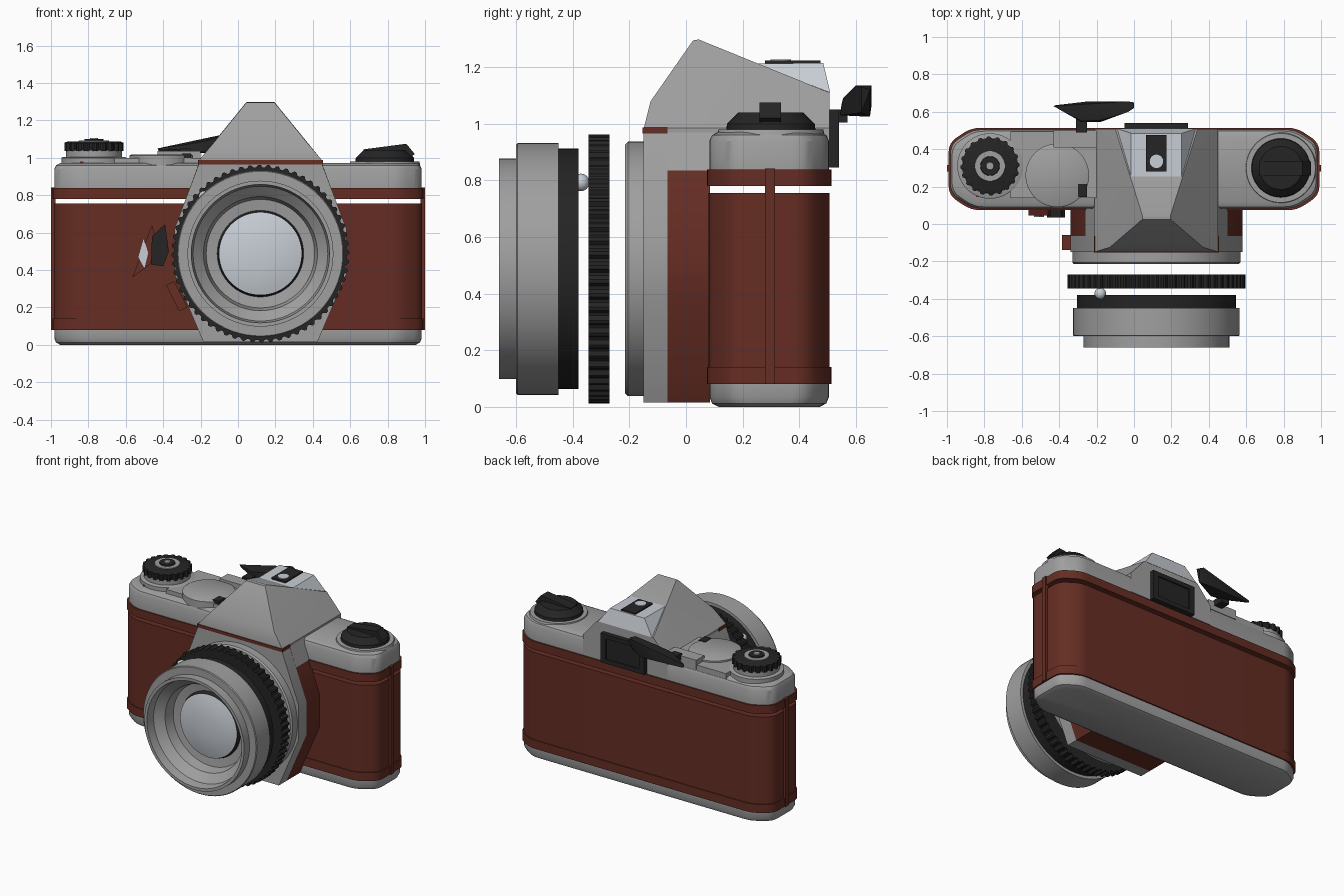
import bpy, bmesh
from math import sin, cos, pi, radians
from mathutils import Vector

if "Cube" in bpy.data.objects:
    bpy.data.objects.remove(bpy.data.objects["Cube"])

CX, CZ = 0.12, 0.4875   # lens axis
made = []


def material(name, *rgb):
    m = bpy.data.materials.new(name)
    m.use_nodes = True
    m.diffuse_color = (*rgb, 1)
    m.node_tree.nodes["Principled BSDF"].inputs["Base Color"].default_value = (*rgb, 1)
    return m


GREY = material("satin grey", 0.35, 0.35, 0.35)
BROWN = material("brown leather", 0.13, 0.026, 0.017)
BLACK = material("black", 0.018, 0.018, 0.018)
PALE = material("pale glass", 0.58, 0.62, 0.67)


def finish(name, bm, *mats):
    bmesh.ops.remove_doubles(bm, verts=bm.verts, dist=1e-5)
    bmesh.ops.recalc_face_normals(bm, faces=bm.faces)
    me = bpy.data.meshes.new(name)
    bm.to_mesh(me)
    bm.free()
    for m in mats:
        me.materials.append(m)
    ob = bpy.data.objects.new(name, me)
    bpy.context.collection.objects.link(ob)
    made.append(ob)
    return ob


def loft(name, rings, mat, caps=True):
    """Skin a stack of equal-length point rings."""
    bm = bmesh.new()
    rows = [[bm.verts.new(p) for p in ring] for ring in rings]
    n = len(rows[0])
    for a, b in zip(rows, rows[1:]):
        for i in range(n):
            j = (i + 1) % n
            bm.faces.new((a[i], a[j], b[j], b[i]))
    if caps:
        bm.faces.new(rows[0])
        bm.faces.new(rows[-1])
    return finish(name, bm, mat)


def hull(name, pts, mat):
    bm = bmesh.new()
    for p in pts:
        bm.verts.new(p)
    bmesh.ops.convex_hull(bm, input=bm.verts)
    return finish(name, bm, mat)


def box(name, x, y, z, mat):
    return hull(name, [(a, b, c) for a in x for b in y for c in z], mat)


def mirrored(pts):
    """Points given as offsets from the lens axis, on both sides of it."""
    return [(CX + s * x, y, z) for x, y, z in pts for s in (1, -1)]


def plate(name, pts, y0, y1, mat):
    return loft(name, [[(x, y, z) for x, z in pts] for y in (y0, y1)], mat)


def lathe(name, profile, mat, n=72):
    """Turn (radius, y) pairs about the lens axis."""
    return loft(name, [[(CX + r * cos(2 * pi * i / n), y, CZ + r * sin(2 * pi * i / n))
                        for i in range(n)] for r, y in profile], mat, caps=False)


def knob(name, cx, cy, profile, mat, n=48, notch=0.0):
    """Turn (radius, z) pairs about a vertical axis, with optional grip teeth."""
    return loft(name, [[(cx + (r - notch * (i // 2 % 2)) * cos(2 * pi * i / n),
                         cy + (r - notch * (i // 2 % 2)) * sin(2 * pi * i / n), z)
                        for i in range(n)] for r, z in profile], mat)


def outline(inset):
    """Body plan: a long box with cut, slightly rounded corners."""
    x, f, b = 0.985 - inset, 0.08 + inset, 0.508 - inset
    half = [(x - 0.12, f), (x, f + 0.08), (x, b - 0.08), (x - 0.12, b)]
    c = [Vector(p) for p in half + [(-px, py) for px, py in reversed(half)]]
    out = []
    for i, p in enumerate(c):
        u = p + (c[i - 1] - p).normalized() * 0.05
        v = p + (c[(i + 1) % 8] - p).normalized() * 0.05
        out += [u * (1 - t) ** 2 + p * 2 * t * (1 - t) + v * t * t for t in (0, .25, .5, .75, 1)]
    return out


def slab(name, layers, mat):
    return loft(name, [[(p.x, p.y, z) for p in outline(d)] for z, d in layers], mat)


# Body shell
slab("bottom_plate", [(0, 0.035), (0.012, 0.012), (0.035, 0.003), (0.085, 0.003)], GREY)
slab("leather_body", [(0.08, 0), (0.755, 0)], BROWN)
slab("lower_leather_band", [(0.08, -0.006), (0.14, -0.006)], BROWN)
slab("upper_leather_band", [(0.78, -0.006), (0.838, -0.006)], BROWN)
slab("top_cover", [(0.835, 0.003), (0.94, 0.003), (0.96, 0.012), (0.972, 0.035)], GREY)
for side, s in (("left", 1), ("right", -1)):
    box(side + "_side_strip", (s * 0.975, s), (0.28, 0.315), (0.08, 0.842), BROWN)

# Lens mount block
half = [(0.305, 0.015), (0.46, 0.38), (0.46, 0.62), (0.33, 0.965)]
ring = [(CX + x, z) for x, z in half] + [(CX - x, z) for x, z in reversed(half)]
plate("mount_plate", ring, -0.15, -0.065, GREY)
half = half[:3] + [(0.379, 0.835)]
ring = [(CX + x, z) for x, z in half] + [(CX - x, z) for x, z in reversed(half)]
plate("mount_leather", ring, -0.065, 0.085, BROWN)
hull("mount_shoulder", mirrored([(0.379, y, 0.835) for y in (-0.065, 0.1)]
                                + [(0.33, y, 0.97) for y in (-0.065, 0.1)]), GREY)
box("prism_trim", (CX - 0.335, CX + 0.335), (-0.153, -0.065), (0.965, 0.987), BROWN)

# Viewfinder prism, accessory shoe and eyepiece
hull("prism_housing", mirrored([
    (0.33, -0.149, 0.86), (0.33, -0.149, 0.985), (0.25, -0.125, 1.08), (0.075, 0.025, 1.295),
    (0.075, 0.045, 1.298), (0.22, 0.508, 1.11), (0.33, 0.508, 0.985), (0.33, 0.508, 0.845)]), GREY)
hull("shoe_block", mirrored([
    (0.135, 0.25, 1.213), (0.135, 0.485, 1.215), (0.21, 0.51, 1.11), (0.135, 0.3, 1.18)]), PALE)
box("accessory_shoe", (CX - 0.055, CX + 0.055), (0.28, 0.475), (1.2, 1.224), BLACK)
knob("shoe_contact", CX, 0.335, [(0.036, 1.21), (0.036, 1.228)], PALE, 24)
box("eyepiece_frame", (CX - 0.17, CX + 0.17), (0.5, 0.53), (0.845, 1.05), BLACK)
for s in (-1, 1):
    box("eyepiece_side", (CX + s * 0.17, CX + s * 0.13), (0.52, 0.54), (0.845, 1.05), BLACK)
for z in (0.845, 1.02):
    box("eyepiece_rail", (CX - 0.17, CX + 0.17), (0.52, 0.54), (z, z + 0.03), BLACK)

# Lens rings
lathe("lens_mount_ring", [(0, -0.215), (0.44, -0.215), (0.45, -0.205), (0.45, -0.14)], GREY)
n = 240
grip = [0.475 - 0.014 * (i // 2 % 2) for i in range(n)]
loft("focus_ring", [[(CX + r * cos(2 * pi * i / n), y, CZ + r * sin(2 * pi * i / n))
                     for i, r in enumerate(rs)]
                    for rs, y in (([0.36] * n, -0.345), (grip, -0.345), (grip, -0.27),
                                  ([0.36] * n, -0.27), ([0.36] * n, -0.345))], BLACK, caps=False)
lathe("aperture_ring", [(0.3, -0.46), (0.425, -0.46), (0.425, -0.38), (0, -0.38)], BLACK)
lathe("lens_barrel", [(0.22, -0.47), (0.29, -0.48), (0.305, -0.55), (0.36, -0.6), (0.37, -0.66),
                      (0.39, -0.66), (0.39, -0.6), (0.44, -0.6), (0.445, -0.595),
                      (0.445, -0.45), (0.4, -0.45)], GREY)
lathe("glass_seat", [(0.215, -0.5), (0.235, -0.465), (0.2, -0.44)], BLACK)
lathe("front_glass", [(0, -0.53), (0.08, -0.527), (0.16, -0.517), (0.222, -0.5), (0, -0.49)], PALE)
bm = bmesh.new()
bmesh.ops.create_uvsphere(bm, u_segments=20, v_segments=12, radius=0.031)
bmesh.ops.translate(bm, verts=bm.verts, vec=(-0.18, -0.372, 0.793))
finish("index_bead", bm, PALE)

# Shutter dial and raised deck on the right
DX, DY = -0.77, 0.31
knob("dial_base", DX, DY, [(0.175, 0.96), (0.175, 1.0), (0.165, 1.005)], GREY)
knob("dial_collar", DX, DY, [(0.15, 1.0), (0.15, 1.04)], GREY)
knob("shutter_dial", DX, DY, [(0.158, 1.035), (0.158, 1.08), (0.14, 1.088)], BLACK, 80, 0.012)
knob("dial_ring", DX, DY, [(0.085, 1.08), (0.08, 1.092)], GREY)
knob("dial_hub", DX, DY, [(0.055, 1.08), (0.05, 1.1)], BLACK, 24)
knob("release_button", DX, DY, [(0.025, 1.09), (0.02, 1.106)], GREY, 20)
box("rear_deck", (-0.66, -0.2), (0.14, 0.495), (0.96, 1.0), GREY)
knob("lever_hub", -0.41, 0.26, [(0.17, 0.96), (0.17, 1.012), (0.16, 1.018)], GREY)
box("deck_step", (-0.43, -0.2), (0.41, 0.5), (0.97, 1.035), GREY)
box("frame_window", (-0.3, -0.25), (0.145, 0.215), (1.0, 1.022), BLACK)
box("index_mark", (-0.845, -0.785), (0.145, 0.17), (0.968, 0.98), BROWN)

# Film advance lever
hull("advance_lever", [
    (-0.43, 0.63, 1.05), (-0.42, 0.635, 1.03), (-0.28, 0.545, 1.04), (-0.28, 0.55, 1.07),
    (-0.18, 0.545, 1.03), (-0.17, 0.555, 1.09), (-0.25, 0.655, 1.06), (-0.03, 0.655, 1.135),
    (0, 0.65, 1.12), (0, 0.62, 1.13), (-0.03, 0.6, 1.135), (-0.02, 0.62, 1.04),
    (-0.1, 0.65, 1.025)], BLACK)
box("lever_stem", (-0.31, -0.25), (0.49, 0.57), (1.005, 1.05), BLACK)

# Rewind knob on the left
RX, RY = 0.785, 0.3
knob("rewind_base", RX, RY, [(0.19, 0.96), (0.185, 0.98)], GREY)
knob("rewind_knob", RX, RY, [(0.158, 0.975), (0.155, 1.0), (0.115, 1.04)], BLACK)
hull("rewind_crank", [(x, y, z) for y in (0.26, 0.335) for x, z in
                      ((0.67, 1.03), (0.67, 1.045), (0.9, 1.075), (0.945, 1.02), (0.92, 1.0))], BLACK)

# Self timer and lens release on the front
plate("timer_base", [(-0.565, 0.36), (-0.47, 0.43), (-0.44, 0.57), (-0.46, 0.64)], 0.045, 0.085, BROWN)
plate("timer_inlay", [(-0.535, 0.47), (-0.5, 0.41), (-0.48, 0.49), (-0.505, 0.575)], 0.038, 0.046, PALE)
plate("timer_lever", [(-0.465, 0.43), (-0.4, 0.42), (-0.37, 0.5), (-0.39, 0.645), (-0.46, 0.58)],
      0.035, 0.085, BLACK)
plate("lens_release", [(-0.385, 0.32), (-0.34, 0.34), (-0.27, 0.2), (-0.315, 0.18)], -0.14, -0.06, BROWN)

# Smooth the rounded parts, keep the edges crisp
for ob in bpy.context.selected_objects:
    ob.select_set(False)
for ob in made:
    ob.select_set(True)
bpy.context.view_layer.objects.active = made[0]
bpy.ops.object.shade_smooth_by_angle(angle=radians(32))
